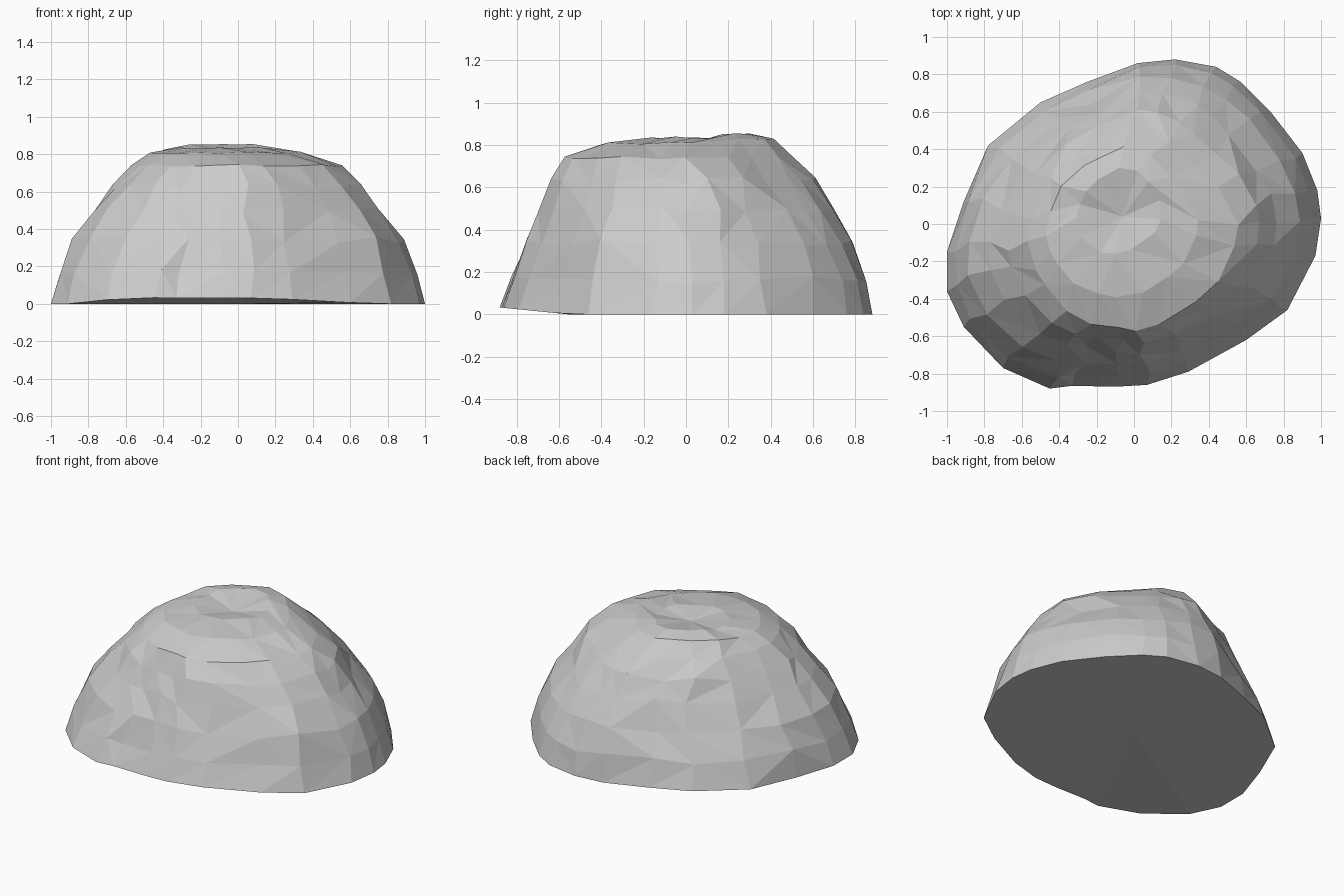
import bpy, bmesh, random
from mathutils import Vector, noise

if "Cube" in bpy.data.objects:
    bpy.data.objects.remove(bpy.data.objects["Cube"])

random.seed(4)

# Base outline seen from above, counter-clockwise
outline = [(1, .03), (.98, .18), (.9, .38), (.73, .6), (.57, .76), (.44, .84),
           (.22, .88), (.02, .86), (-.25, .76), (-.5, .65), (-.78, .42),
           (-.91, .12), (-1, -.15), (-1, -.36), (-.91, -.55), (-.7, -.77),
           (-.45, -.88), (-.33, -.865), (-.1, -.87), (.07, -.86), (.29, -.79),
           (.6, -.62), (.82, -.46), (.97, -.17)]
# Layers of the rock: height, x min, x max, y min, y max,
# then how far the front-left/back-right and the back-left corners are cut back
layers = [(0, -1, 1, -.88, .88, 0, 0),
          (.17, -.965, .958, -.815, .848, .01, .04),
          (.34, -.885, .89, -.75, .785, .03, .09),
          (.5, -.775, .775, -.69, .70, .07, .10),
          (.63, -.68, .675, -.635, .61, .11, .06),
          (.74, -.56, .55, -.56, .51, .14, .02),
          (.81, -.46, .34, -.39, .41, .12, 0),
          (.835, -.30, .14, -.16, .30, .08, 0)]
n = len(outline)


def cut_corners(x, y, diagonal, back_left):
    """Pull a point of the outline inward near the corners."""
    s = 2 * x * y / (x * x + y * y)
    f = 1 - diagonal * max(0, s)
    if x < 0 < y:
        f -= back_left * -s
    return x * f, y * f


bm = bmesh.new()
rings = []
for k, (z, x0, x1, y0, y1, diagonal, back_left) in enumerate(layers):
    shape = [cut_corners(x, y, diagonal, back_left) for x, y in outline]
    xs, ys = [p[0] for p in shape], [p[1] for p in shape]
    ring = []
    for x, y in shape:
        p = Vector((x0 + (x - min(xs)) / (max(xs) - min(xs)) * (x1 - x0),
                    y0 + (y - min(ys)) / (max(ys) - min(ys)) * (y1 - y0), z))
        if k == 0:
            # The front edge lifts slightly off the ground
            p.z = max(0, -y - .55) * .1
        else:
            # Chipped, uneven surface
            out = Vector((x, y, 0)).normalized()
            side = Vector((-out.y, out.x, 0))
            p += out * noise.noise(p * 3.2) * .025
            p += side * random.uniform(-.03, .03) * (1 if k < 6 else .3)
            p.z += random.uniform(-.02, .02) * (1 if k < 5 else .3)
            if k >= 6:
                p.z += .015 * (y > .3)
        ring.append(bm.verts.new(p))
    rings.append(ring)

# Sides, split along random diagonals
for lower, upper in zip(rings, rings[1:]):
    for i in range(n):
        j = (i + 1) % n
        a, b, c, d = lower[i], lower[j], upper[j], upper[i]
        if random.random() < .5:
            bm.faces.new((a, b, c)); bm.faces.new((a, c, d))
        else:
            bm.faces.new((a, b, d)); bm.faces.new((b, c, d))

# Shallow dip on the top, flat underside
dip = bm.verts.new((-.06, .04, .805))
for i in range(n):
    bm.faces.new((rings[-1][i], rings[-1][(i + 1) % n], dip))
foot = bm.verts.new((0, 0, 0))
for i in range(n):
    bm.faces.new((rings[0][(i + 1) % n], rings[0][i], foot))

# Merge crowded points near the top so facets stay large
bmesh.ops.remove_doubles(bm, verts=rings[-1] + rings[-2] + rings[-3], dist=.075)
bmesh.ops.recalc_face_normals(bm, faces=bm.faces)

mesh = bpy.data.meshes.new("rock")
bm.to_mesh(mesh)
bm.free()
rock = bpy.data.objects.new("rock", mesh)
bpy.context.collection.objects.link(rock)
